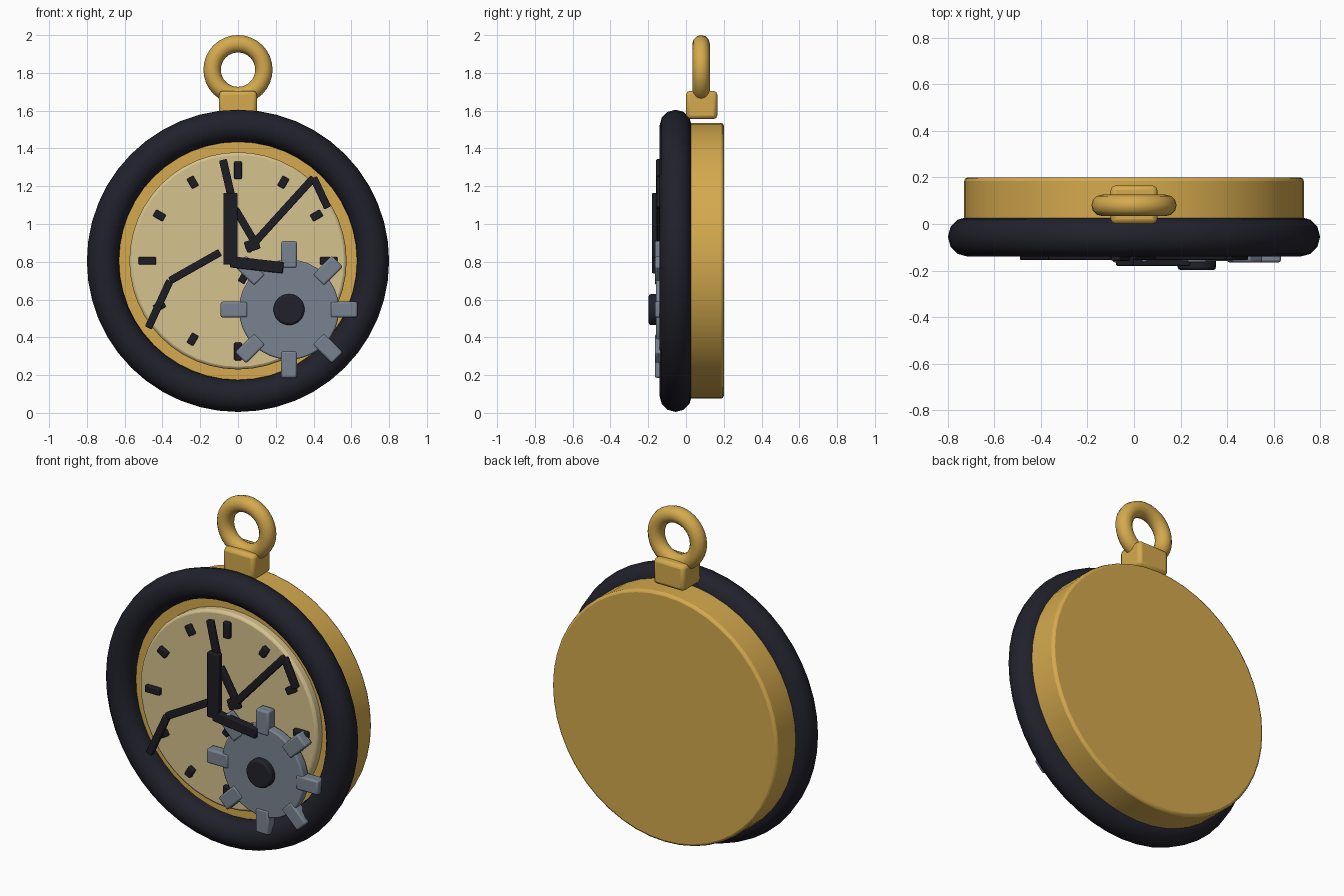
import bpy, math

if "Cube" in bpy.data.objects:
    bpy.data.objects.remove(bpy.data.objects["Cube"])

CZ = 0.805          # height of the watch centre


def material(name, rgb):
    m = bpy.data.materials.new(name)
    m.use_nodes = True
    m.diffuse_color = (*rgb, 1)
    m.node_tree.nodes["Principled BSDF"].inputs["Base Color"].default_value = (*rgb, 1)
    return m


gold = material("gold", (0.66, 0.40, 0.075))
cream = material("cream", (0.67, 0.54, 0.27))
rubber = material("dark rubber", (0.015, 0.015, 0.025))
ink = material("ink black", (0.012, 0.012, 0.018))
steel = material("steel grey", (0.19, 0.23, 0.28))


def finish(name, mat, bevel=0):
    o = bpy.context.object
    o.name = name
    o.data.materials.append(mat)
    if bevel:
        bpy.ops.object.transform_apply(location=False, rotation=False, scale=True)
        b = o.modifiers.new("soft edges", "BEVEL")
        b.width, b.segments, b.limit_method = bevel, 2, "ANGLE"
    bpy.ops.object.shade_smooth_by_angle(angle=math.radians(40))
    return o


def disc(name, mat, x, z, r, front, back, bevel, sides=32):
    bpy.ops.mesh.primitive_cylinder_add(
        vertices=sides, radius=r, depth=back - front,
        location=(x, (front + back) / 2, z), rotation=(math.pi / 2, 0, 0))
    return finish(name, mat, bevel)


def ring(name, mat, y, z, major, minor, segs, sides):
    bpy.ops.mesh.primitive_torus_add(
        major_radius=major, minor_radius=minor, major_segments=segs,
        minor_segments=sides, location=(0, y, z), rotation=(math.pi / 2, 0, 0))
    o = finish(name, mat)
    bpy.ops.object.shade_smooth()
    return o


def bar(name, mat, a, b, width, front, back, bevel=0.006):
    """Flat bar between two (x, z) points."""
    dx, dz = b[0] - a[0], b[1] - a[1]
    bpy.ops.mesh.primitive_cube_add(
        size=1, location=((a[0] + b[0]) / 2, (front + back) / 2, (a[1] + b[1]) / 2),
        rotation=(0, -math.atan2(dz, dx), 0))
    bpy.context.object.scale = (math.hypot(dx, dz), back - front, width)
    return finish(name, mat, bevel)


def polar(x, z, r, angle):
    return (x + r * math.cos(angle), z + r * math.sin(angle))


# Case, rim and dial
disc("case", gold, 0, CZ, 0.73, -0.04, 0.20, 0.015, 48)
ring("rim", rubber, -0.055, CZ, 0.715, 0.085, 48, 12)
disc("dial", cream, 0, CZ, 0.575, -0.09, -0.02, 0.015, 48)

# Crown block and hanging loop
bpy.ops.mesh.primitive_cube_add(size=1, location=(0, 0.083, 1.63))
bpy.context.object.scale = (0.2, 0.165, 0.15)
finish("crown_block", gold, 0.02)
ring("hanging_loop", gold, 0.08, 1.817, 0.137, 0.046, 32, 12)

# Hour marks, longer at the quarters
for i in range(12):
    t = i * math.pi / 6
    half = 0.047 if i % 3 == 0 else 0.03
    bar(f"hour_mark_{i + 1}", ink, polar(0, CZ, 0.48 - half, t),
        polar(0, CZ, 0.48 + half, t), 0.04, -0.115, -0.08)

# Thick main hands
bar("main_hand_upright", ink, (-0.04, 0.785), (-0.04, 1.165), 0.075, -0.18, -0.14)
bar("main_hand_tip", ink, (-0.036, 1.15), (-0.08, 1.34), 0.042, -0.158, -0.13)
bar("main_hand_side", ink, (-0.04, 0.80), (0.24, 0.768), 0.06, -0.18, -0.14)

# Thin bent hands
paths = {
    "left_hand": [(-0.095, 0.85), (-0.36, 0.70), (-0.475, 0.45)],
    "right_hand": [(0.05, 0.86), (0.40, 1.245), (0.475, 1.085)],
    "short_hand": [(-0.015, 1.08), (0.10, 0.885)],
    "lower_stub": [(0.05, 0.75), (0.015, 0.69)],
}
for name, pts in paths.items():
    for i in range(len(pts) - 1):
        bar(f"{name}_{i + 1}", ink, pts[i], pts[i + 1], 0.04, -0.155, -0.125)
bar("hand_joint", ink, (0.04, 0.875), (0.11, 0.90), 0.06, -0.155, -0.125)

# Gear with eight teeth and a hub
GX, GZ = 0.27, 0.547
disc("gear_body", steel, GX, GZ, 0.265, -0.16, -0.105, 0.008)
for i in range(8):
    t = i * math.pi / 4
    bar(f"gear_tooth_{i + 1}", steel, polar(GX, GZ, 0.22, t),
        polar(GX, GZ, 0.362, t), 0.083, -0.165, -0.10, 0.01)
disc("gear_hub", rubber, GX, GZ, 0.082, -0.198, -0.12, 0.012)
